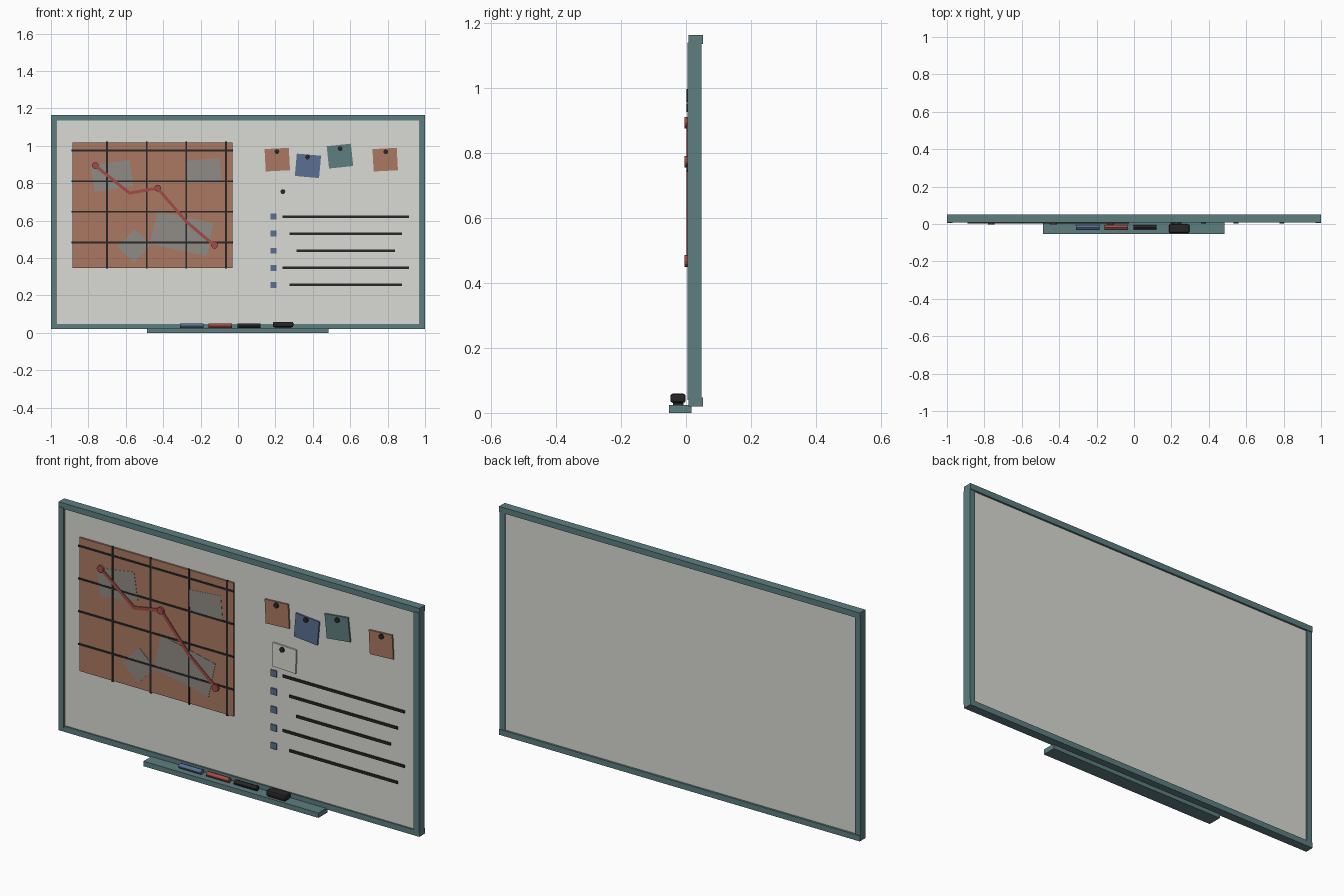
import bpy
from math import radians, atan2, hypot, pi
from mathutils import Vector

old = bpy.data.objects.get("Cube")
if old:
    bpy.data.objects.remove(old, do_unlink=True)


def material(name, r, g, b):
    m = bpy.data.materials.new(name)
    m.use_nodes = True
    m.diffuse_color = (r, g, b, 1)
    bsdf = next(n for n in m.node_tree.nodes if n.type == 'BSDF_PRINCIPLED')
    bsdf.inputs["Base Color"].default_value = (r, g, b, 1)
    return m


TEAL = material("muted teal", .11, .21, .215)
WHITE = material("off white", .70, .71, .66)
BROWN = material("terracotta", .40, .19, .12)
BLUE = material("dusty blue", .10, .16, .29)
GREY = material("warm grey", .28, .265, .24)
RED = material("brick red", .36, .07, .06)
BLACK = material("charcoal", .02, .02, .021)

BOARD = 0.016   # front surface of the writing panel


def finish(name, mat):
    ob = bpy.context.object
    ob.name = name
    ob.data.materials.append(mat)
    return ob


def box(name, mat, x, y, z, turn=0, bevel=0):
    """Box from (min, max) ranges, turned in the board plane by degrees."""
    centre = [(a + b) / 2 for a, b in (x, y, z)]
    bpy.ops.mesh.primitive_cube_add(size=1, location=centre)
    ob = finish(name, mat)
    size = Vector([b - a for a, b in (x, y, z)])
    for v in ob.data.vertices:
        v.co = v.co * size
    ob.rotation_euler.y = -radians(turn)
    if bevel:
        mod = ob.modifiers.new("Bevel", 'BEVEL')
        mod.width = bevel
        mod.segments = 2
    return ob


def sheet(name, mat, cx, cz, w, h, front, turn=0, back=BOARD):
    """Thin sheet lying on the board, given by centre and size."""
    return box(name, mat, (cx - w / 2, cx + w / 2), (front, back),
               (cz - h / 2, cz + h / 2), turn)


def disc(name, mat, cx, cz, radius, front, back, sides=12):
    bpy.ops.mesh.primitive_cylinder_add(
        vertices=sides, radius=radius, depth=back - front,
        location=(cx, (front + back) / 2, cz), rotation=(pi / 2, 0, 0))
    return finish(name, mat)


# Panel and frame
box("writing_panel", WHITE, (-.98, .98), (BOARD, .042), (.035, 1.15))
for side, s in (("left", 1), ("right", -1)):
    box(f"frame_{side}", TEAL, sorted((s * .971, s)), (.005, .048), (.04, 1.142))
for part, z in (("bottom", (.02, .048)), ("top", (1.136, 1.165))):
    box(f"frame_{part}", TEAL, (-1, 1), (.008, .052), z)

# Map sheet with land patches and grid
box("map_sheet", BROWN, (-.885, -.03), (.007, BOARD), (.348, 1.017))
patches = [(-.674, .84, .21, .14, 9), (-.184, .867, .18, .12, 5),
           (-.30, .53, .31, .18, -12), (-.554, .466, .118, .133, -43)]
for i, (x, z, w, h, turn) in enumerate(patches):
    sheet(f"map_patch_{i + 1}", GREY, x, z, w, h, .0055, turn, .008)
for i in range(4):
    sheet(f"map_line_upright_{i + 1}", BLACK, -.70 + i * .212, .683,
          .009, .68, .004, 0, .008)
    sheet(f"map_line_level_{i + 1}", BLACK, -.458, .975 - i * .164,
          .862, .009, .004, 0, .008)

# Route drawn over the map
route = [(-.763, .894), (-.58, .747), (-.43, .774), (-.276, .594), (-.126, .468)]
for i, ((ax, az), (bx, bz)) in enumerate(zip(route, route[1:])):
    dx, dz = bx - ax, bz - az
    sheet(f"route_segment_{i + 1}", RED, (ax + bx) / 2, (az + bz) / 2,
          hypot(dx, dz) + .008, .016, .002, atan2(dz, dx) * 180 / pi, .007)
for i, (x, z) in enumerate(route[::2]):
    disc(f"route_marker_{i + 1}", RED, x, z, .018, -.004, .007)

# Pinned notes: colour, centre, turn, pin position
notes = [(BROWN, .21, .926, 3, .208, .969), (BLUE, .374, .893, -5, .372, .94),
         (TEAL, .545, .945, 6, .546, .985), (BROWN, .787, .926, 3, .79, .969),
         (WHITE, .25, .715, -2, .24, .755)]
for i, (mat, x, z, turn, px, pz) in enumerate(notes):
    sheet(f"note_{i + 1}", mat, x, z, .13, .12, .008, turn)
    disc(f"note_pin_{i + 1}", BLACK, px, pz, .013, .002, .01)

# Bullet list
for i, inset in enumerate((0, 1, 2, 0, 1)):
    z = .621 - i * .091
    sheet(f"list_bullet_{i + 1}", BLUE, .19, z, .032, .032, .01)
    sheet(f"list_line_{i + 1}", BLACK, .576, z, .675 - inset * .075, .013, .01)

# Tray with pens and eraser
box("pen_tray", TEAL, (-.487, .483), (-.053, .017), (0, .025))
for name, mat, x in (("blue_pen", BLUE, -.247), ("red_pen", RED, -.095),
                     ("black_pen", BLACK, .059)):
    bpy.ops.mesh.primitive_cylinder_add(
        vertices=12, radius=.0125, depth=.124, location=(x, -.018, .0375),
        rotation=(0, pi / 2, 0))
    finish(name, mat)
    bpy.ops.object.shade_smooth_by_angle()
box("eraser_felt", BLACK, (.195, .287), (-.04, -.008), (.025, .034))
box("eraser_body", BLACK, (.187, .296), (-.048, -.001), (.031, .059), 0, .007)
